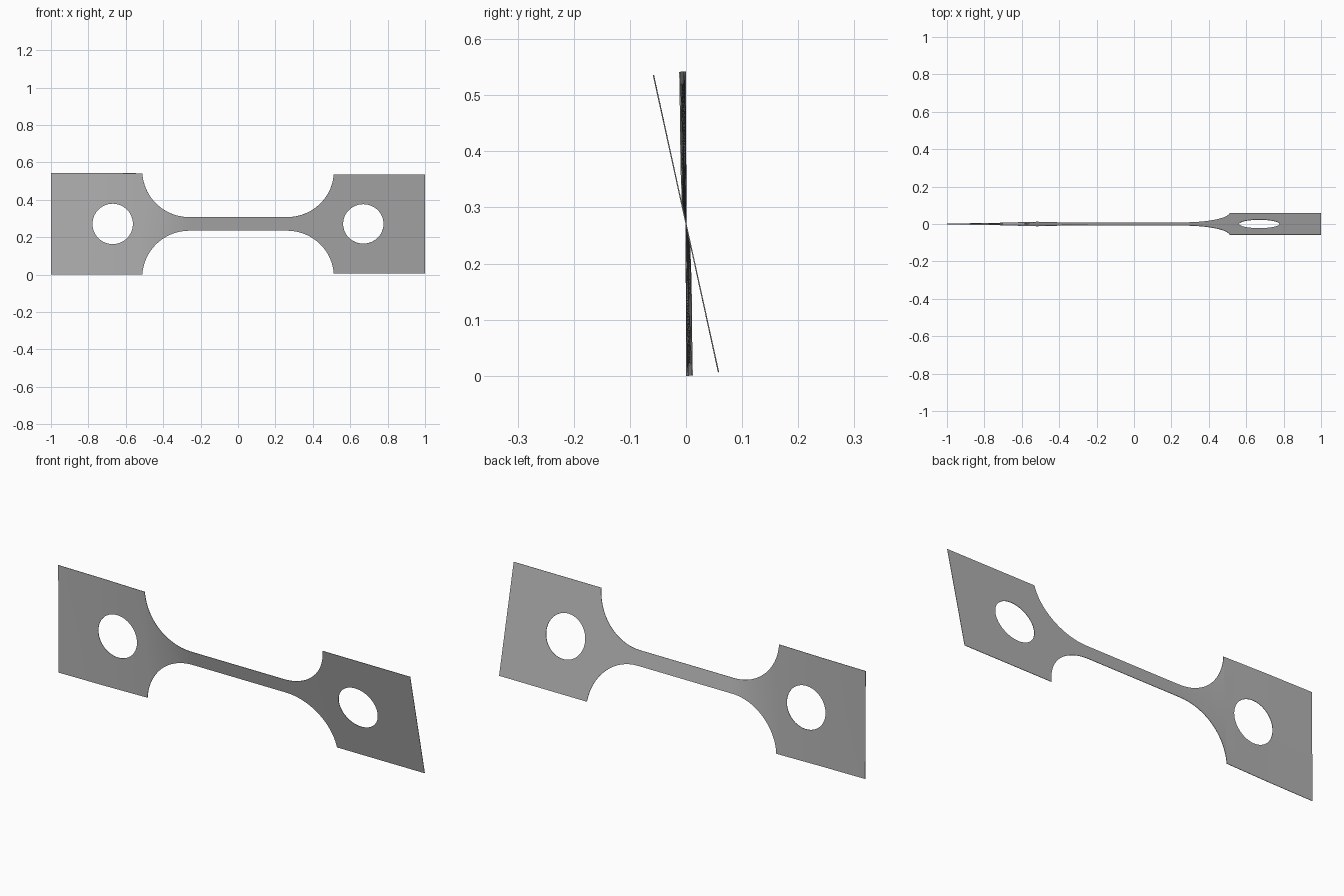
import bpy
import bmesh
from math import sin, cos, pi, sqrt, radians

cube = bpy.data.objects.get("Cube")
if cube:
    bpy.data.objects.remove(cube, do_unlink=True)

# Main dimensions
MID = 0.271          # height of the long axis, and half height of the tabs
WAIST = 0.037        # half height of the narrow bar
FILLET = 0.25        # radius between bar and tab
FILLET_X = 0.262     # where the bar starts to widen
TAB_X = FILLET_X + sqrt(FILLET**2 - (WAIST + FILLET - MID)**2)
HOLE_X, HOLE = 0.67, 0.108
THICK = 0.002

# Twist in degrees along the length
TWIST = [(-1, 0.3), (-0.75, 1.0), (-TAB_X, 2.4), (-0.38, 6.5), (-0.25, 12.2), (1, 12.4)]


def twist(x):
    for (xa, a), (xb, b) in zip(TWIST, TWIST[1:]):
        if x <= xb:
            return radians(a + (b - a) * (x - xa) / (xb - xa))
    return radians(TWIST[-1][1])


def outer(x):
    """Half height of the outline."""
    x = abs(x)
    if x >= TAB_X - 1e-6:
        return MID
    if x <= FILLET_X:
        return WAIST
    return WAIST + FILLET - sqrt(FILLET**2 - (x - FILLET_X)**2)


def inner(x):
    """Half height of the hole."""
    d = HOLE**2 - (abs(x) - HOLE_X)**2
    return sqrt(d) if d > 1e-8 else 0.0


# Column positions: even in the bar, following the arcs elsewhere
half = [FILLET_X * i / 8 for i in range(9)]
half += [FILLET_X + (TAB_X - FILLET_X) * sin(pi / 2 * i / 24) for i in range(1, 25)]
half += [HOLE_X - HOLE * cos(pi * i / 32) for i in range(33)]
half += [0.88, 1.0]
columns = [-x for x in reversed(half[1:])] + half

# Twisted sheet, upper and lower strips meeting on the axis
bm = bmesh.new()
for side in (1, -1):
    strip = []
    for x in columns:
        a = twist(x)
        strip.append([bm.verts.new((x, -side * s * sin(a), MID + side * s * cos(a)))
                      for s in (inner(x), outer(x))])
    for (a, b), (c, d) in zip(strip, strip[1:]):
        bm.faces.new((a, c, d, b) if side > 0 else (a, b, d, c))
bmesh.ops.remove_doubles(bm, verts=bm.verts, dist=1e-5)
mesh = bpy.data.meshes.new("twisted_test_strip")
bm.to_mesh(mesh)
bm.free()

strip_obj = bpy.data.objects.new("twisted_test_strip", mesh)
bpy.context.collection.objects.link(strip_obj)

# Plain grey metal
grey = bpy.data.materials.new("grey_metal")
grey.use_nodes = True
colour = (0.45, 0.45, 0.45, 1)
grey.diffuse_color = colour
grey.node_tree.nodes["Principled BSDF"].inputs["Base Color"].default_value = colour
mesh.materials.append(grey)

# Sheet thickness and smooth faces with sharp rims
solid = strip_obj.modifiers.new("sheet_thickness", 'SOLIDIFY')
solid.thickness = THICK
solid.offset = 0
bpy.ops.object.select_all(action='DESELECT')
strip_obj.select_set(True)
bpy.context.view_layer.objects.active = strip_obj
bpy.ops.object.modifier_apply(modifier=solid.name)
bpy.ops.object.shade_smooth_by_angle(angle=radians(30))
